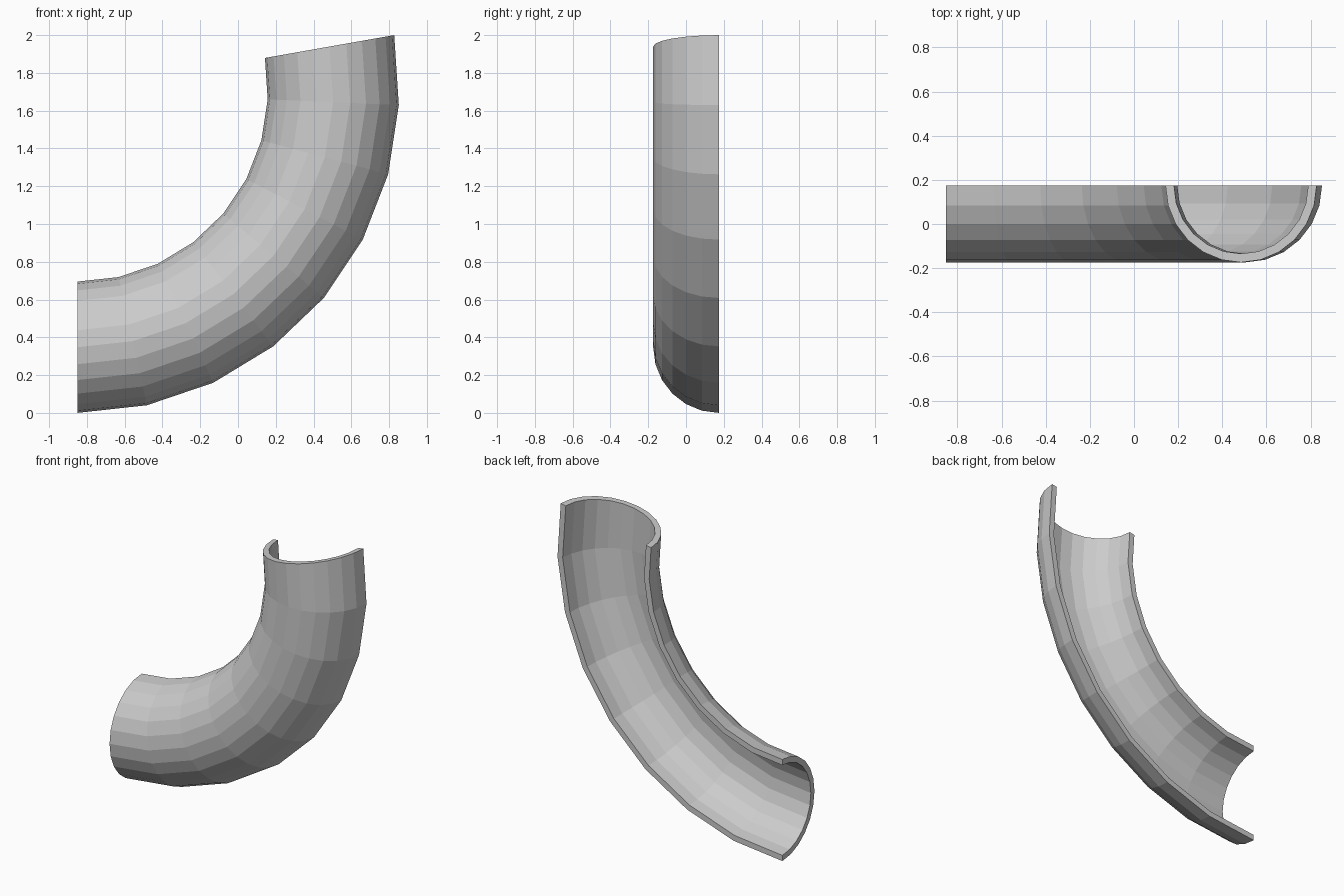
import bpy, bmesh
from math import sin, cos, radians

if "Cube" in bpy.data.objects:
    bpy.data.objects.remove(bpy.data.objects["Cube"])

BEND_R = 1.3565       # centreline bend radius
PIPE_R = 0.3475       # outer pipe radius
WALL = 0.039
SWEEP, STEPS = 100, 8
SIDES = 12            # facets around the half pipe
CX, CZ, CY = -0.851, 1.704, PIPE_R / 2

# Half-ring cross-section: outer arc, then inner arc back
arc = [radians(180 * i / SIDES) for i in range(SIDES + 1)]
profile = [(PIPE_R * cos(a), PIPE_R * sin(a)) for a in arc]
profile += [((PIPE_R - WALL) * cos(a), (PIPE_R - WALL) * sin(a)) for a in reversed(arc)]

# Sweep the section around the bend
bm = bmesh.new()
rings = []
for s in range(STEPS + 1):
    t = radians(SWEEP * s / STEPS)
    rings.append([bm.verts.new((CX + (BEND_R + u) * sin(t), CY - v,
                                CZ - (BEND_R + u) * cos(t))) for u, v in profile])
n = len(profile)
for a, b in zip(rings, rings[1:]):
    for i in range(n):
        j = (i + 1) % n
        bm.faces.new((a[i], a[j], b[j], b[i]))

# End rims
for ring in (rings[0], rings[-1]):
    for i in range(SIDES):
        bm.faces.new((ring[i], ring[i + 1], ring[n - 2 - i], ring[n - 1 - i]))
bmesh.ops.recalc_face_normals(bm, faces=bm.faces)

mesh = bpy.data.meshes.new("half_pipe_bend")
bm.to_mesh(mesh)
bm.free()
bpy.context.collection.objects.link(bpy.data.objects.new("half_pipe_bend", mesh))
